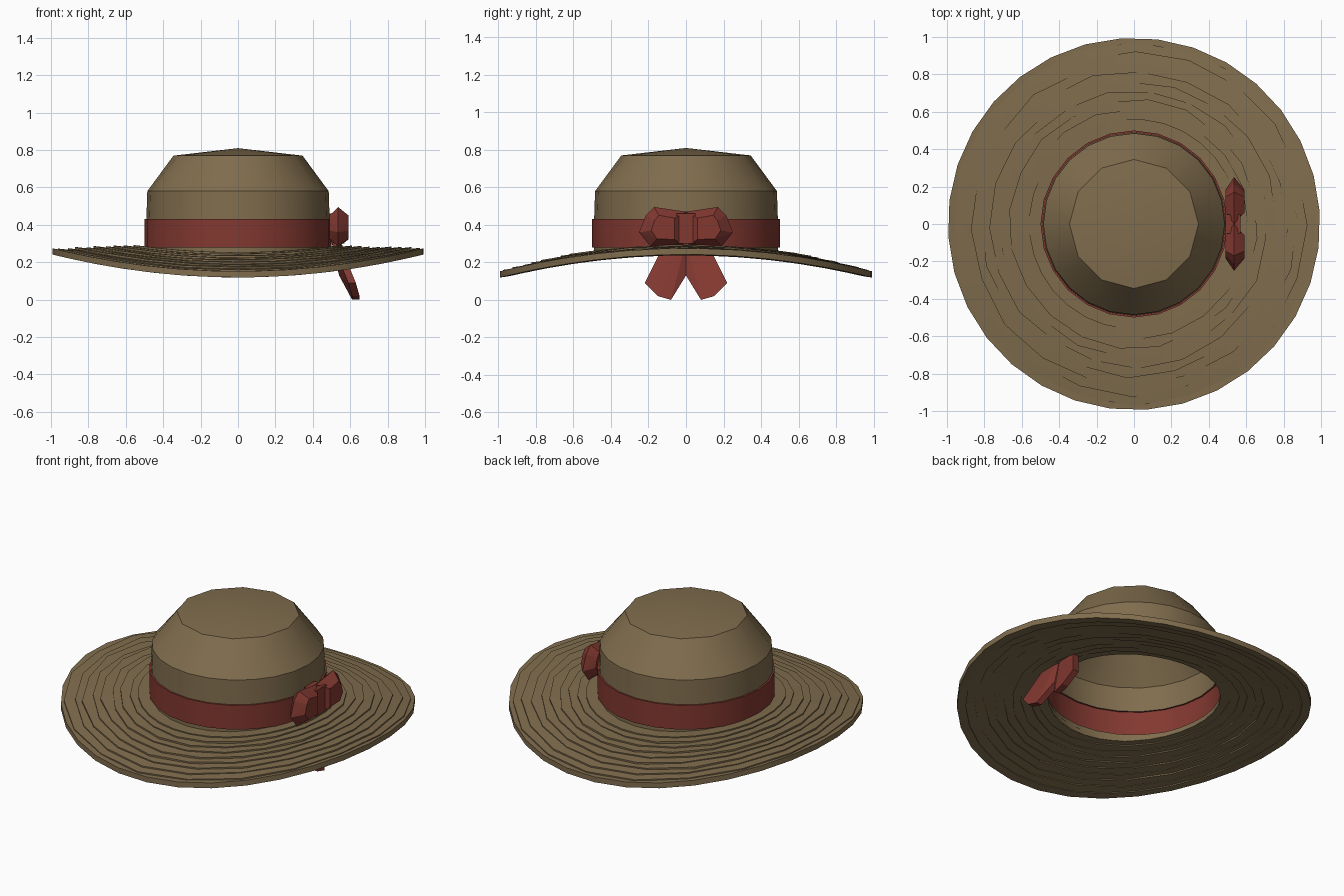
import bpy, bmesh, math, random
from mathutils import Vector

if "Cube" in bpy.data.objects:
    bpy.data.objects.remove(bpy.data.objects["Cube"])
random.seed(4)


def make_material(name, rgb):
    m = bpy.data.materials.new(name)
    m.use_nodes = True
    m.diffuse_color = (*rgb, 1)
    m.node_tree.nodes["Principled BSDF"].inputs["Base Color"].default_value = (*rgb, 1)
    return m


straw = make_material("straw", (0.215, 0.152, 0.075))
ribbon = make_material("red_ribbon", (0.225, 0.04, 0.03))


def finish(bm, name, mats, smooth=None):
    mesh = bpy.data.meshes.new(name)
    bm.to_mesh(mesh)
    bm.free()
    for m in mats:
        mesh.materials.append(m)
    ob = bpy.data.objects.new(name, mesh)
    bpy.context.collection.objects.link(ob)
    if smooth is not None:
        bpy.ops.object.select_all(action="DESELECT")
        ob.select_set(True)
        bpy.context.view_layer.objects.active = ob
        bpy.ops.object.shade_smooth_by_angle(angle=math.radians(smooth))
    return ob


def brim_top(x, y):
    # Brim droops towards front and back
    return 0.295 - 0.04 * (math.hypot(x, y) - 0.5) - 0.125 * y * y


def bridge(bm, a, b, mat=0):
    n = len(a)
    for i in range(n):
        j = (i + 1) % n
        bm.faces.new((a[i], a[j], b[j], b[i])).material_index = mat


# Crown: open shell with the hat band as a red row
SIDES = 24
bm = bmesh.new()
profile = [(0.49, None), (0.49, 0.28), (0.50, 0.28), (0.50, 0.43),
           (0.49, 0.43), (0.485, 0.58), (0.345, 0.77)]
rings = []
for k, (radius, z) in enumerate(profile):
    ring = []
    for i in range(SIDES):
        a = math.tau * i / SIDES
        # The top edge is a twelve-sided polygon
        r = radius * (math.cos(math.pi / 12) if k == 6 and i % 2 else 1)
        x, y = r * math.cos(a), r * math.sin(a)
        ring.append(bm.verts.new((x, y, brim_top(x, y) - 0.04 if z is None else z)))
    rings.append(ring)
for k in range(len(rings) - 1):
    bridge(bm, rings[k], rings[k + 1], 1 if k in (1, 2, 3) else 0)
apex = bm.verts.new((0, 0, 0.81))
for i in range(SIDES):
    bm.faces.new((rings[-1][i], rings[-1][(i + 1) % SIDES], apex))
finish(bm, "crown_and_band", [straw, ribbon], 25)

# Brim: overlapping woven rows, each a tilted band
bm = bmesh.new()
ROWS = 10
width = 0.51 / ROWS
for k in range(ROWS):
    last = k == ROWS - 1
    inner, outer = 0.485 + width * k, 0.485 + width * (k + 1.5)
    if last:
        outer = 0.995
    n = 32 if last or k == 0 else 20
    turn = random.uniform(0, math.tau)
    jitter = [0 if last or k == 0 else random.uniform(-0.009, 0.009) for _ in range(n)]
    loops = []
    for r, dz in ((inner, -0.012), (outer, 0), (outer, -0.033), (inner, -0.04)):
        loop = []
        for i in range(n):
            a = turn + math.tau * i / n
            x, y = (r + jitter[i]) * math.cos(a), (r + jitter[i]) * math.sin(a)
            loop.append(bm.verts.new((x, y, brim_top(x, y) + dz + jitter[i] * 0.4)))
        loops.append(loop)
    for s in range(4):
        bridge(bm, loops[s], loops[(s + 1) % 4])
bmesh.ops.recalc_face_normals(bm, faces=bm.faces)
finish(bm, "woven_brim", [straw], 20)


def hull(name, points):
    bm = bmesh.new()
    for p in points:
        bm.verts.new(p)
    res = bmesh.ops.convex_hull(bm, input=bm.verts)
    loose = [v for v in bm.verts if not v.link_faces]
    bmesh.ops.delete(bm, geom=loose, context="VERTS")
    bmesh.ops.recalc_face_normals(bm, faces=bm.faces)
    return finish(bm, name, [ribbon])


# Bow loops on the left side, faceted and pillow shaped
loop_outline = [(0.0, 0.47), (0.17, 0.495), (0.215, 0.45), (0.25, 0.36),
                (0.19, 0.285), (0.0, 0.28)]
for side, label in ((1, "rear"), (-1, "front")):
    pts = []
    for y, z in loop_outline:
        pts.append((0.535, side * y, z))
        for x in (0.49, 0.59):
            pts.append((x, side * (0.12 + (y - 0.12) * 0.5), 0.385 + (z - 0.385) * 0.6))
    hull("bow_loop_" + label, pts)

# Bow knot
hull("bow_knot", [(x, y, z) for x in (0.49, 0.57) for y in (-0.05, 0.05)
                  for z in (0.3, 0.46)])

# Ribbon tails hanging through the brim and flaring outwards
tail = [(0.52, 0.0, 0.31), (0.52, 0.11, 0.31), (0.565, 0.165, 0.2),
        (0.56, 0.0, 0.13), (0.61, 0.22, 0.09), (0.63, 0.08, 0.0), (0.63, 0.15, 0.02)]
for side, label in ((1, "rear"), (-1, "front")):
    hull("ribbon_tail_" + label,
         [(x + d, side * y, z) for x, y, z in tail for d in (-0.02, 0.02)])
